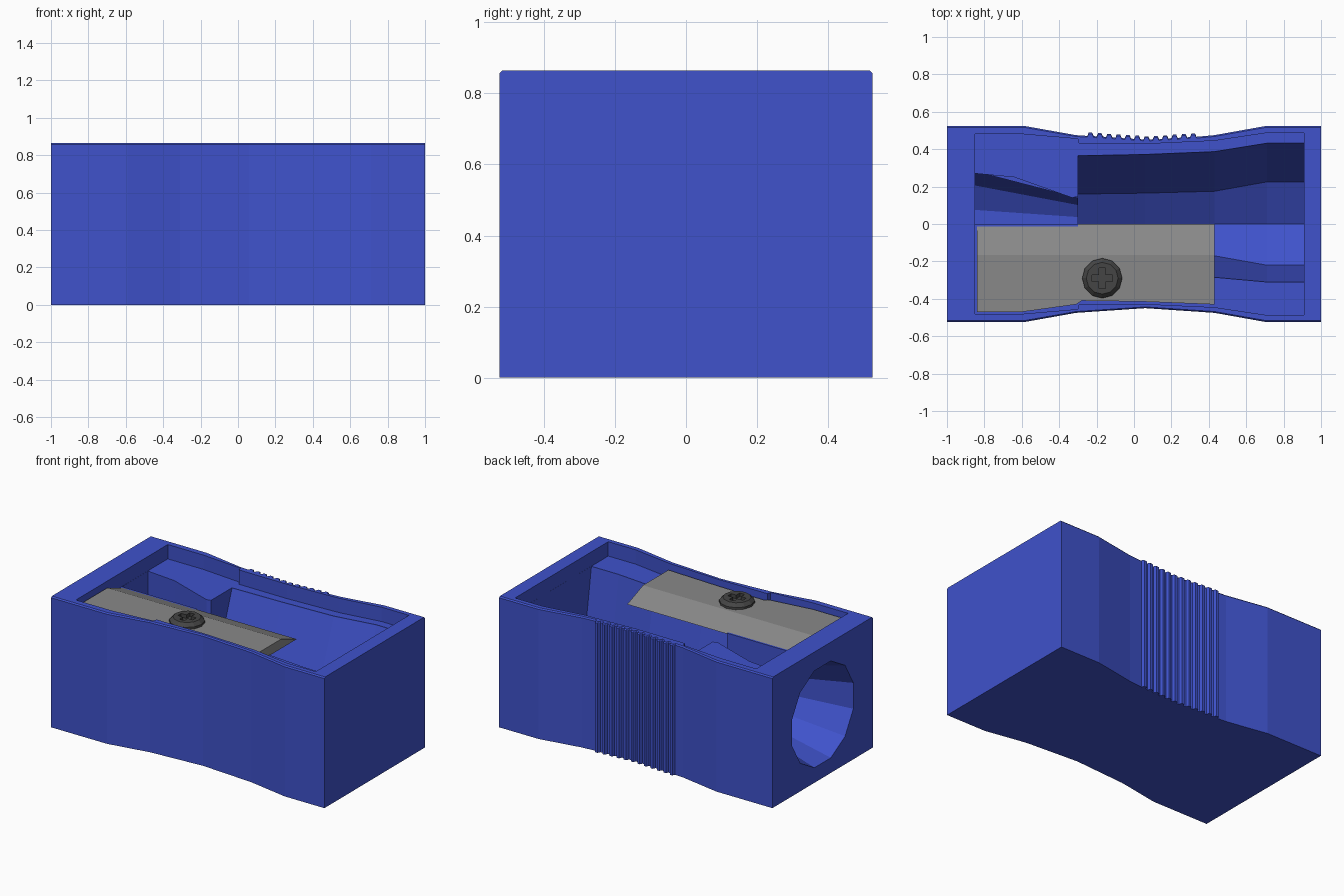
import bpy, bmesh, math

if "Cube" in bpy.data.objects:
    bpy.data.objects.remove(bpy.data.objects["Cube"])


def material(name, color):
    m = bpy.data.materials.new(name)
    m.diffuse_color = (*color, 1)
    m.use_nodes = True
    m.node_tree.nodes["Principled BSDF"].inputs["Base Color"].default_value = m.diffuse_color
    return m


def loft(name, rings, mat=None):
    """Closed solid through rings with equal point counts."""
    bm = bmesh.new()
    vs = [[bm.verts.new(p) for p in r] for r in rings]
    n = len(rings[0])
    for a, b in zip(vs, vs[1:]):
        for i in range(n):
            j = (i + 1) % n
            bm.faces.new((a[i], a[j], b[j], b[i]))
    bm.faces.new(vs[0])
    bm.faces.new(vs[-1])
    bmesh.ops.recalc_face_normals(bm, faces=bm.faces)
    me = bpy.data.meshes.new(name)
    bm.to_mesh(me)
    bm.free()
    ob = bpy.data.objects.new(name, me)
    bpy.context.collection.objects.link(ob)
    if mat:
        me.materials.append(mat)
    return ob


def prism(name, outline, z0, z1, mat=None):
    return loft(name, [[(x, y, z) for x, y in outline] for z in (z0, z1)], mat)


def cut(target, cutter):
    mod = target.modifiers.new("cut", 'BOOLEAN')
    mod.operation, mod.solver, mod.object = 'DIFFERENCE', 'EXACT', cutter
    bpy.context.view_layer.objects.active = target
    bpy.ops.object.modifier_apply(modifier=mod.name)
    bpy.data.objects.remove(cutter)


def circle(r, n, z):
    return [(r * math.cos(2 * math.pi * i / n), r * math.sin(2 * math.pi * i / n), z) for i in range(n)]


blue = material("blue_plastic", (0.05, 0.085, 0.6))
steel = material("steel", (0.25, 0.25, 0.25))
dark = material("dark_steel", (0.06, 0.06, 0.06))

# Body: waisted block with vertical grip ribs on the back
waist = [(-1, .525), (-.59, .525), (-.31, .475), (.06, .45), (.43, .475), (.71, .525), (1, .525)]
ribs, count = [], 12
for i in range(count):
    x = -.25 + i * .05
    y = .45 + .025 * abs(x - .06) / .37
    ribs += [(x, y), (x + .008, y + .018), (x + .026, y + .018), (x + .034, y)]
back = waist[:3] + ribs + waist[4:]
outline = back + [(x, -y) for x, y in reversed(waist)]
body = loft("sharpener_body", [[(x, y * s, z) for x, y in outline]
                               for z, s in ((0, 1), (.857, 1), (.865, .985))], blue)

# Shallow recess under the rim
inner = [(-.85, .48), (-.59, .48), (-.3, .455), (-.295, .43), (.06, .428), (.43, .445), (.71, .487), (.91, .487)]
cut(body, prism("recess_cutter", inner + [(x, -y) for x, y in reversed(inner)], .77, 1))

# Shavings trough: x, front top, front low, back low, back top
sections = [(-.3, -.28, -.15, .16, .365), (.06, -.28, -.155, .165, .372), (.43, -.285, -.17, .175, .387),
            (.71, -.31, -.22, .225, .432), (.9095, -.31, -.22, .225, .432)]
cut(body, loft("trough_cutter", [[(x, a, .9), (x, a, .765), (x, b, .19), (x, 0, .08), (x, c, .19),
                                  (x, d, .765), (x, d, .9)] for x, a, b, c, d in sections]))

# Conical pencil hole, open to the chip window beside the blade
cone = []
for x, r in ((-1.05, .345), (-.25, .13)):
    cone.append([(x, r * math.cos(math.pi * (2 * i + 1) / 12), .42 + r * math.sin(math.pi * (2 * i + 1) / 12))
                 for i in range(12)])
cut(body, loft("pencil_hole_cutter", cone))
window = [(-.849, 0), (-.29, 0), (-.29, .15), (-.33, .14), (-.64, .25), (-.849, .27)]
cut(body, prism("window_cutter", window, .44, .9))

# Blade with a ground edge along y = 0
blade = [(-.84, 0), (-.84, -.47), (-.6, -.47), (-.31, -.43), (-.28, -.41), (.05, -.415), (.43, -.43), (.43, 0)]
loft("blade", [[(x, y, .765) for x, y in blade],
               [(x, -.165 if y == 0 else y, .828) for x, y in blade]], steel)

# Screw head with a cross recess
screw = loft("screw", [circle(r, 12, z) for r, z in
                       ((.03, .6), (.03, .815), (.107, .815), (.107, .842), (.085, .864))], dark)
a, b = .055, .018
cross = [(a, -b), (a, b), (b, b), (b, a), (-b, a), (-b, b), (-a, b), (-a, -b), (-b, -b), (-b, -a), (b, -a), (b, -b)]
cut(screw, prism("cross_cutter", cross, .84, .9))
screw.location = (-.17, -.29, 0)
